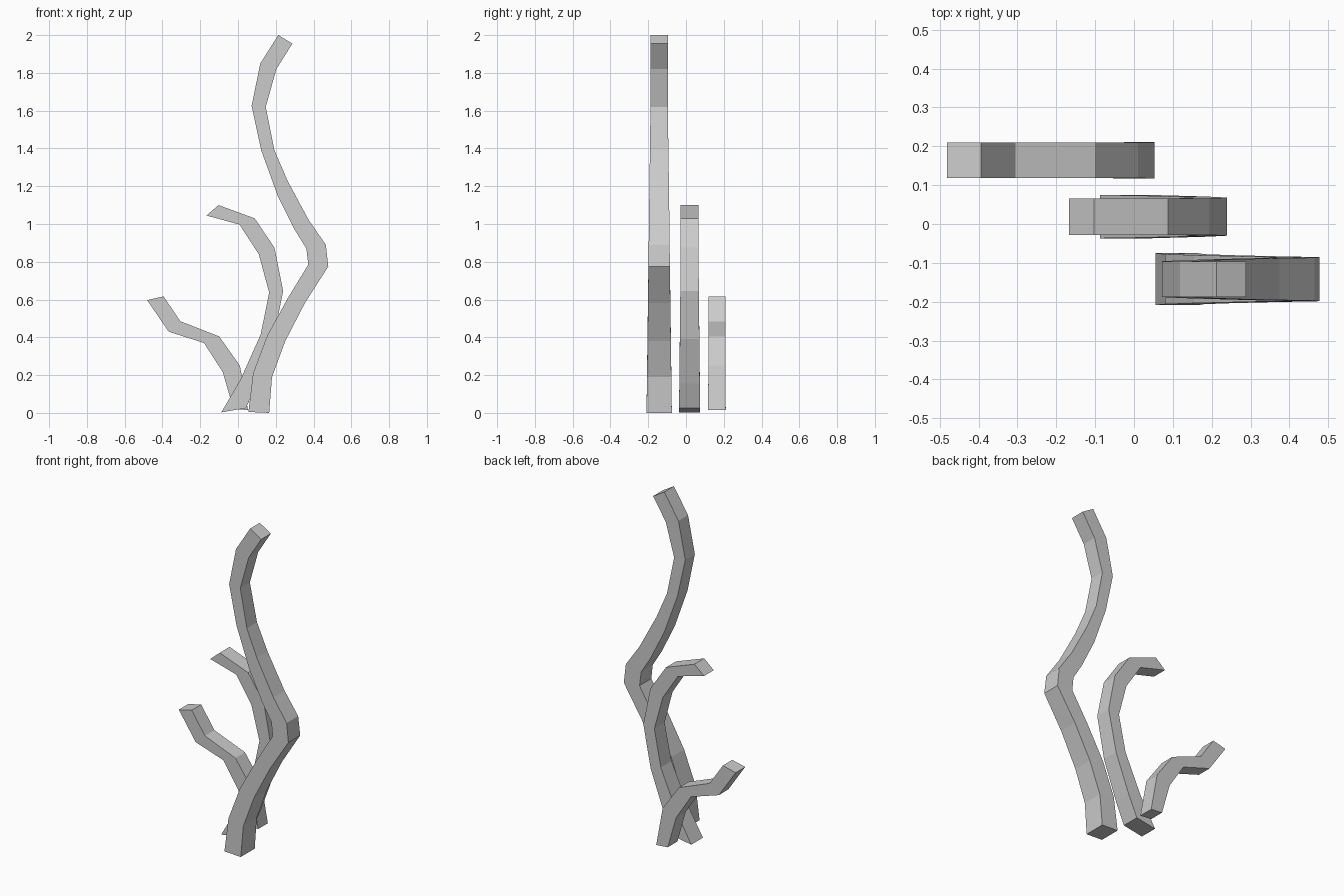
import bpy, bmesh


def branch(name, y, half_widths, left, right):
    """Four-sided tapering branch: paired outline points (x, z) swept with a depth in y."""
    bm = bmesh.new()
    n = len(left)
    h0, h1 = half_widths
    top = left[-1][1]
    rings = []
    for (lx, lz), (rx, rz) in zip(left, right):
        h = max(h1, h0 + (h1 - h0) * (lz + rz) / 2 / (0.8 * top))
        rings.append([bm.verts.new(p) for p in
                      ((lx, y - h, lz), (rx, y - h, rz), (rx, y + h, rz), (lx, y + h, lz))])
    for a, b in zip(rings, rings[1:]):
        for i in range(4):
            j = (i + 1) % 4
            bm.faces.new((a[i], a[j], b[j], b[i]))
    bm.faces.new(rings[0][::-1])
    bm.faces.new(rings[-1])
    bmesh.ops.recalc_face_normals(bm, faces=bm.faces)
    mesh = bpy.data.meshes.new(name)
    bm.to_mesh(mesh)
    bm.free()
    bpy.context.collection.objects.link(bpy.data.objects.new(name, mesh))


# Tall front branch
branch("tall_branch", -0.142, (0.067, 0.046),
       [(.055, .005), (.08, .21), (.155, .41), (.265, .61), (.372, .785), (.362, .87),
        (.30, .97), (.21, 1.15), (.123, 1.39), (.072, 1.625), (.118, 1.85), (.213, 2.0)],
       [(.165, 0), (.18, .19), (.25, .38), (.355, .583), (.478, .775), (.465, .89),
        (.375, 1.02), (.262, 1.23), (.193, 1.39), (.147, 1.62), (.203, 1.82), (.288, 1.955)])

# Middle branch, hooked to the left
branch("middle_branch", 0.019, (0.056, 0.047),
       [(-.088, .003), (.015, .18), (.12, .415), (.165, .637), (.11, .84),
        (.008, .997), (-.167, 1.045)],
       [(.042, .025), (.1, .155), (.188, .39), (.239, .645), (.193, .875),
        (.088, 1.03), (-.103, 1.10)])

# Short rear branch
branch("short_branch", 0.164, (0.0465, 0.0455),
       [(-.025, .022), (-.08, .215), (-.18, .37), (-.367, .43), (-.481, .597)],
       [(.053, .015), (.01, .25), (-.1, .405), (-.305, .485), (-.394, .617)])
